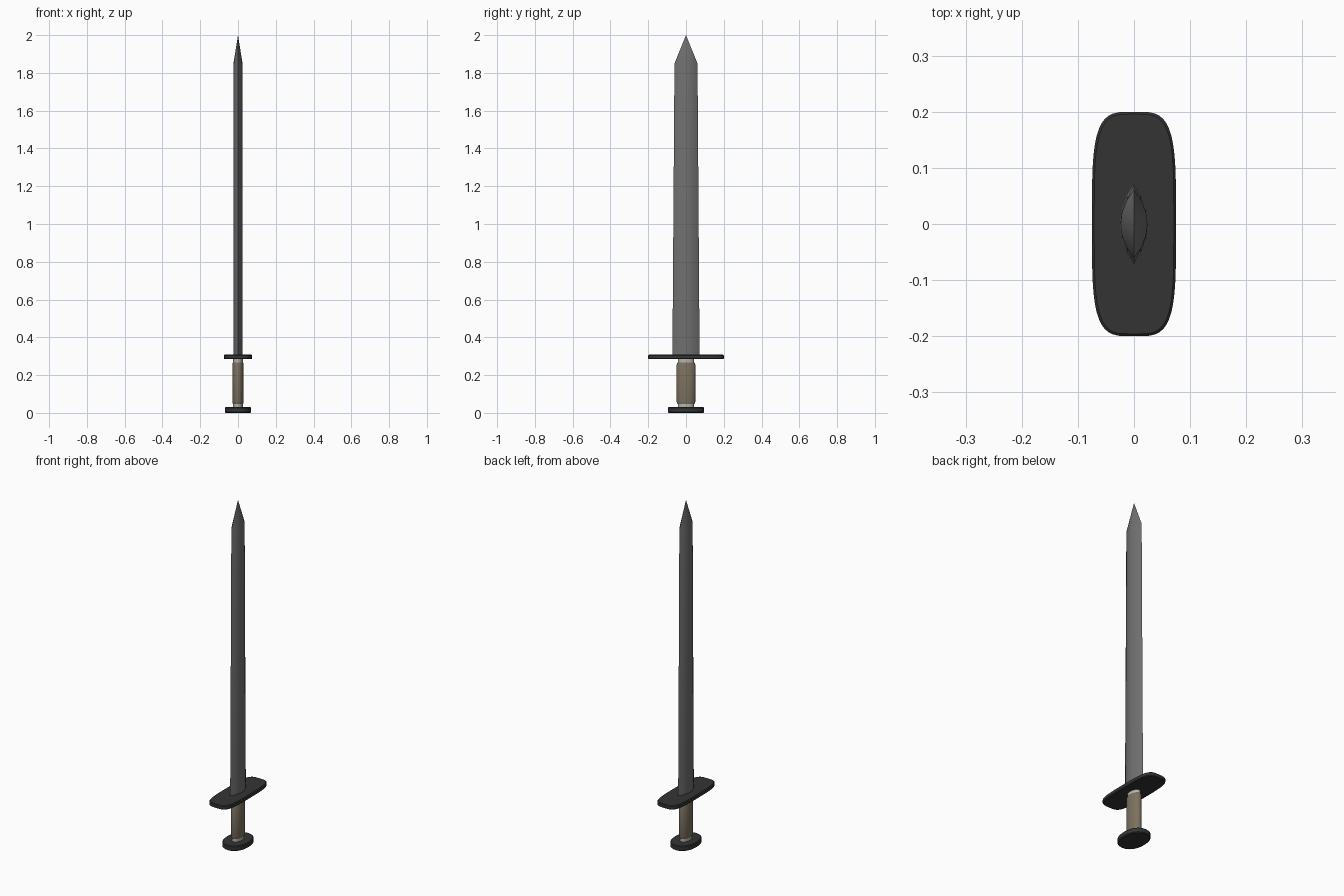
import bpy, bmesh
from math import sin, cos, tau, radians, copysign

cube = bpy.data.objects.get("Cube")
if cube:
    bpy.data.objects.remove(cube, do_unlink=True)


def material(name, r, g, b):
    m = bpy.data.materials.new(name)
    m.use_nodes = True
    m.diffuse_color = (r, g, b, 1)
    m.node_tree.nodes["Principled BSDF"].inputs["Base Color"].default_value = (r, g, b, 1)
    return m


steel = material("grey steel", 0.16, 0.16, 0.16)
iron = material("dark iron", 0.034, 0.034, 0.034)
leather = material("tan leather", 0.2, 0.165, 0.115)
pale = material("pale metal", 0.46, 0.46, 0.43)


def oval(rx, ry, z, power=2, n=48):
    """Ring of points on a superellipse; a higher power is boxier."""
    ring = []
    for i in range(n):
        c, s = cos(tau * i / n), sin(tau * i / n)
        ring.append((rx * copysign(abs(c) ** (2 / power), c),
                     ry * copysign(abs(s) ** (2 / power), s), z))
    return ring


def loft(name, rings, mat, tip=None, angle=35):
    """Skin a stack of rings, closed by flat caps or a pointed tip."""
    bm = bmesh.new()
    rows = [[bm.verts.new(p) for p in ring] for ring in rings]
    n = len(rows[0])
    for a, b in zip(rows, rows[1:]):
        for i in range(n):
            j = (i + 1) % n
            bm.faces.new((a[i], a[j], b[j], b[i]))
    bm.faces.new(rows[0][::-1])
    if tip:
        t = bm.verts.new(tip)
        for i in range(n):
            bm.faces.new((rows[-1][i], rows[-1][(i + 1) % n], t))
    else:
        bm.faces.new(rows[-1])
    bmesh.ops.recalc_face_normals(bm, faces=bm.faces)
    mesh = bpy.data.meshes.new(name)
    bm.to_mesh(mesh)
    bm.free()
    mesh.materials.append(mat)
    obj = bpy.data.objects.new(name, mesh)
    bpy.context.collection.objects.link(obj)
    bpy.ops.object.select_all(action="DESELECT")
    obj.select_set(True)
    bpy.context.view_layer.objects.active = obj
    bpy.ops.object.shade_smooth_by_angle(angle=radians(angle))
    return obj


def plate(name, rx, ry, low, high, power, mat):
    """Flat plate with a small chamfer around both rims."""
    c = 0.004
    loft(name, [oval(rx - c, ry - c, low, power), oval(rx, ry, low + c, power),
                oval(rx, ry, high - c, power), oval(rx - c, ry - c, high, power)], mat)


# Blade: lens section with sharp edges, tapering to a point
def lens(thick, wide, z):
    side = [(0, -1), (0.5, -0.72), (0.88, -0.36), (1, 0), (0.88, 0.36), (0.5, 0.72)]
    return [(s * x * thick, s * y * wide, z) for s in (1, -1) for x, y in side]


loft("blade", [lens(0.025, 0.072, 0.29), lens(0.024, 0.061, 1.85)],
     steel, tip=(0, 0, 2))

# Crossguard and pommel
plate("crossguard", 0.075, 0.2, 0.284, 0.308, 4, iron)
plate("pommel", 0.07, 0.096, 0, 0.03, 2.2, iron)

# Pale core showing at both ends of the grip
loft("grip_core", [oval(0.026, 0.042, 0.025), oval(0.026, 0.042, 0.29)], pale)

# Leather grip with rounded ends
loft("grip", [oval(0.027, 0.045, 0.047), oval(0.03, 0.05, 0.06),
              oval(0.03, 0.05, 0.255), oval(0.027, 0.045, 0.267)], leather)
